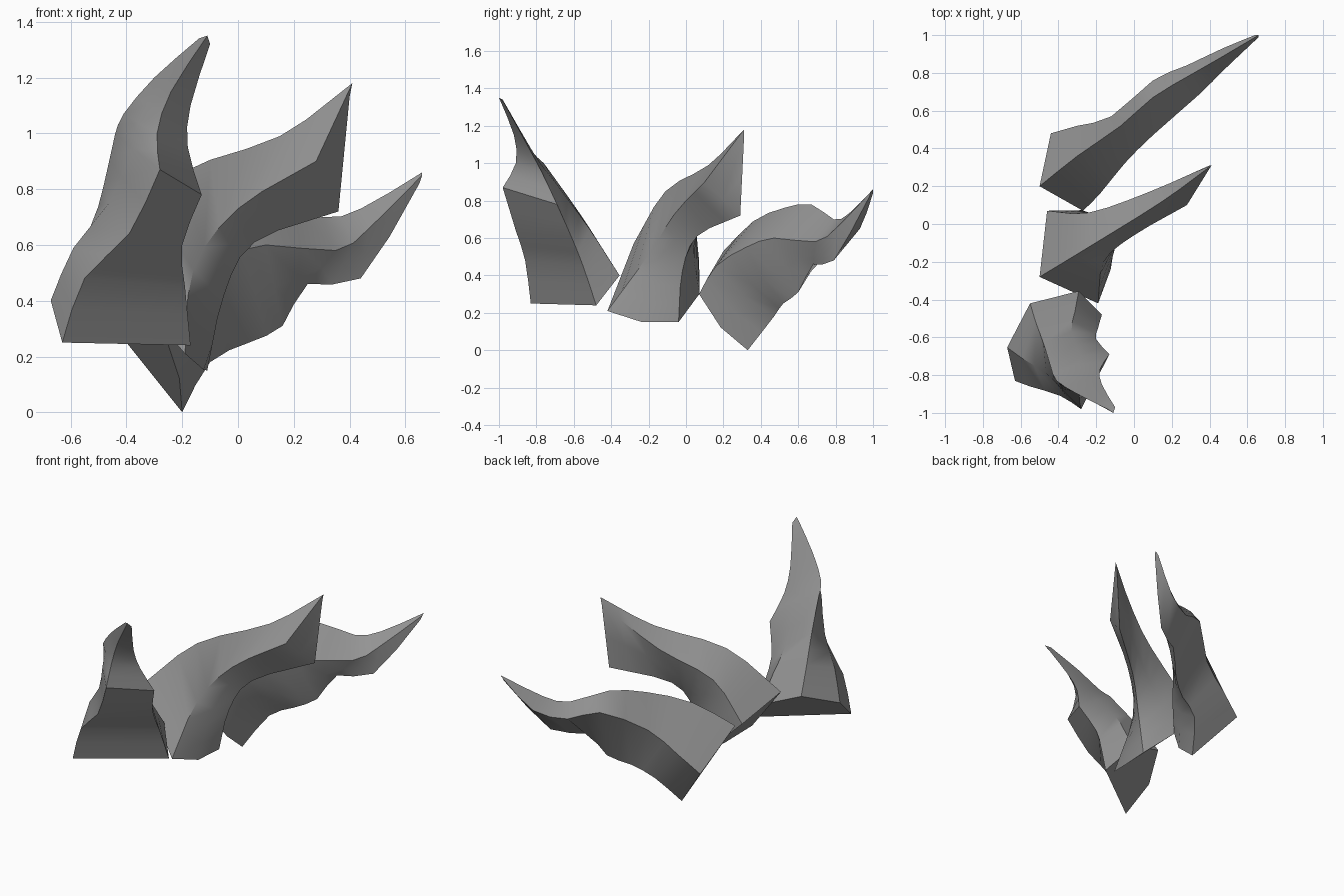
import bpy
import bmesh
import math
from mathutils import Vector

default_cube = bpy.data.objects.get("Cube")
if default_cube:
    bpy.data.objects.remove(default_cube, do_unlink=True)

horn_grey = bpy.data.materials.new("horn grey")
horn_grey.use_nodes = True
grey = (.3, .3, .3, 1)
horn_grey.diffuse_color = grey
horn_grey.node_tree.nodes["Principled BSDF"].inputs["Base Color"].default_value = grey


def smooth_curve(points, samples):
    """Run a soft curve through a few control points."""
    points = [Vector(point) for point in points]
    before_first = points[0] * 2 - points[1]
    after_last = points[-1] * 2 - points[-2]
    padded = [before_first] + points + [after_last]
    curve = []
    for before, start, end, after in zip(padded, padded[1:], padded[2:], padded[3:]):
        start_pull = (end - before) / 2
        end_pull = (after - start) / 2
        for step in range(samples):
            t = step / samples
            blend = t * t * (3 - 2 * t)
            curve.append(start.lerp(end, blend)
                         + start_pull * t * (1 - t) ** 2
                         - end_pull * t * t * (1 - t))
    return curve + [points[-1]]


def add_bulges(ridges, bulges):
    """Insert a rounded middle line on chosen sides, fading out towards the tip."""
    stations = len(ridges[0])
    rails = []
    for side, ridge in enumerate(ridges):
        rails.append(ridge)
        if side not in bulges:
            continue
        neighbour = ridges[(side + 1) % len(ridges)]
        line = []
        for station in range(stations):
            section = [rail[station] for rail in ridges]
            centre = sum(section, Vector()) / len(section)
            middle = (ridge[station] + neighbour[station]) / 2
            fade = (1 - station / (stations - 1)) ** 2
            line.append(middle + (middle - centre).normalized() * bulges[side] * fade)
        rails.append(line)
    return rails


def loft_spike(name, ridges, samples, bulges, collar=0):
    """Skin a closed spike over ridge curves; a collar breaks the curves sharply."""
    curves = []
    for ridge in ridges:
        curve = smooth_curve(ridge[collar:], samples)
        if collar:
            curve = smooth_curve(ridge[:collar + 1], samples)[:-1] + curve
        curves.append(curve)
    rails = add_bulges(curves, bulges)

    bm = bmesh.new()
    columns = [[bm.verts.new(point) for point in rail] for rail in rails]
    # side walls between neighbouring rails
    for left, right in zip(columns, columns[1:] + columns[:1]):
        for low in range(len(left) - 1):
            bm.faces.new((left[low], right[low], right[low + 1], left[low + 1]))
    # end caps
    bm.faces.new([column[0] for column in reversed(columns)])
    bm.faces.new([column[-1] for column in columns])
    bmesh.ops.recalc_face_normals(bm, faces=bm.faces)
    mesh = bpy.data.meshes.new(name)
    bm.to_mesh(mesh)
    bm.free()
    mesh.materials.append(horn_grey)
    spike = bpy.data.objects.new(name, mesh)
    bpy.context.collection.objects.link(spike)

    # smooth along the curves, sharp at the ridges
    bpy.ops.object.select_all(action="DESELECT")
    spike.select_set(True)
    bpy.context.view_layer.objects.active = spike
    bpy.ops.object.shade_smooth_by_angle(angle=math.radians(35))


# front spike: upright, with a sharp collar below its hooked tip
front_ridge = [(-.63, -.83, .25), (-.55, -.86, .48), (-.39, -.91, .64), (-.28, -.98, .87),
               (-.29, -.91, 1), (-.24, -.92, 1.15), (-.11, -1, 1.35)]
inner_ridge = [(-.17, -.48, .24), (-.19, -.55, .45), (-.2, -.61, .6), (-.13, -.69, .78),
               (-.18, -.77, .95), (-.17, -.85, 1.1), (-.1, -.97, 1.32)]
outer_ridge = [(-.55, -.42, .5), (-.52, -.52, .66), (-.48, -.63, .82), (-.44, -.76, 1),
               (-.41, -.83, 1.07), (-.3, -.9, 1.2), (-.14, -.98, 1.34)]
loft_spike("front_spike", [front_ridge, inner_ridge, outer_ridge],
           samples=2, bulges={1: .12, 2: .09}, collar=3)

# middle spike: swept sideways and cut off by a slanted end face
top_ridge = [(-.5, -.28, .57), (-.22, -.11, .85), (.15, .12, .99), (.41, .31, 1.18)]
front_ridge = [(-.19, -.42, .21), (-.16, -.2, .51), (0, -.06, .73), (.28, .1, .9)]
under_ridge = [(-.11, -.04, .15), (-.05, -.02, .42), (.06, .06, .61), (.36, .29, .72)]
back_ridge = [(-.46, .07, .48), (-.24, .06, .71), (.08, .17, .87), (.4, .31, 1.13)]
loft_spike("middle_spike", [top_ridge, front_ridge, under_ridge, back_ridge],
           samples=3, bulges={1: .04, 2: .06})

# rear spike: diamond section, swept sideways with an upturned tip
top_ridge = [(-.5, .2, .53), (-.3, .36, .69), (-.07, .52, .76), (.1, .67, .78),
             (.3, .79, .7), (.44, .87, .73), (.66, 1, .86)]
front_ridge = [(-.27, .07, .3), (-.18, .16, .45), (-.05, .32, .55), (.1, .47, .6),
               (.35, .69, .58), (.47, .81, .66), (.66, .99, .85)]
under_ridge = [(-.2, .33, 0), (-.1, .47, .18), (.04, .52, .25), (.16, .6, .31),
               (.25, .68, .46), (.44, .79, .48), (.65, .98, .82)]
back_ridge = [(-.44, .48, .3), (-.3, .52, .41), (-.12, .57, .54), (.1, .76, .67),
              (.28, .84, .61), (.47, .93, .65), (.64, 1, .84)]
loft_spike("rear_spike", [top_ridge, front_ridge, under_ridge, back_ridge],
           samples=2, bulges={1: .04})
